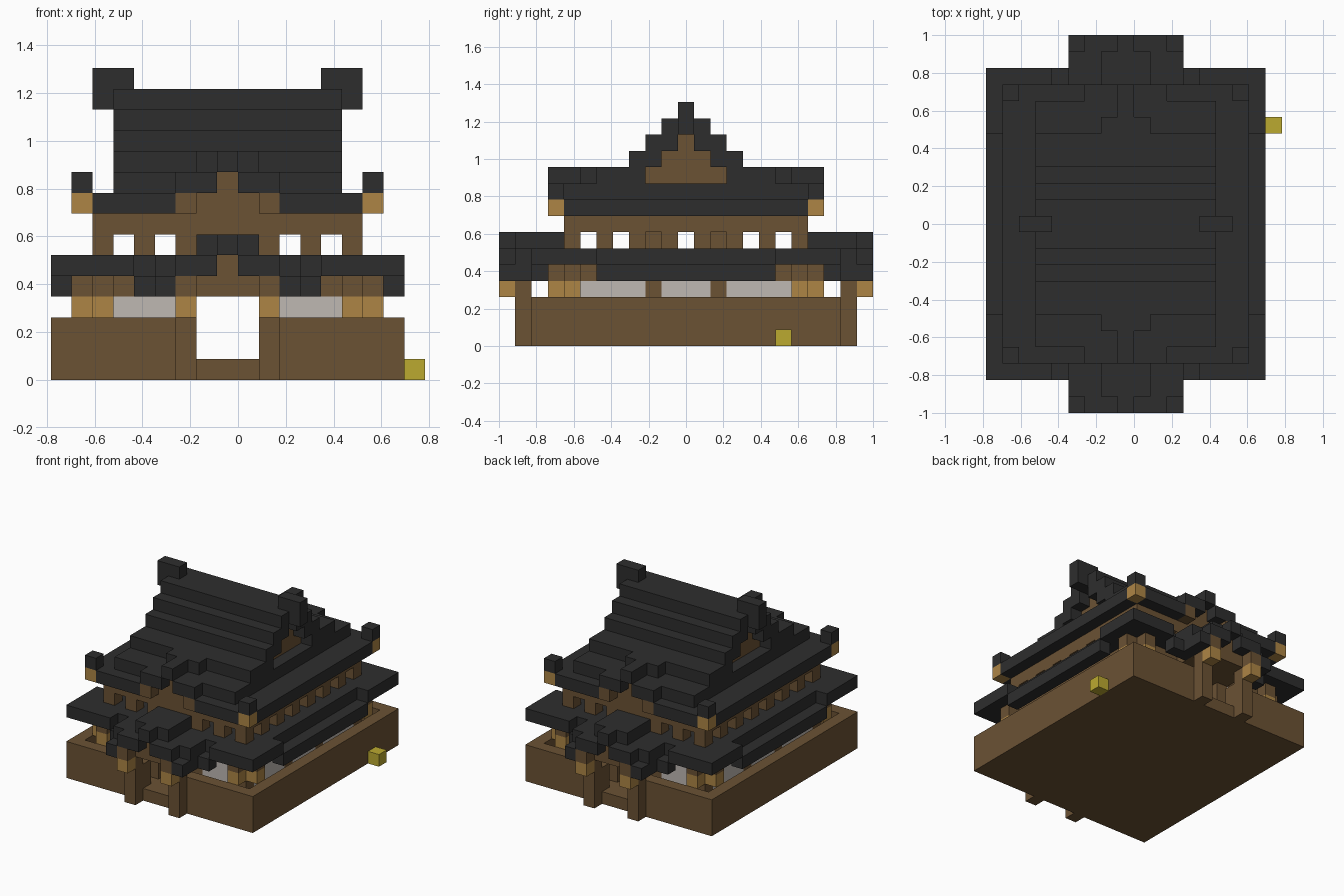
import bpy, bmesh
from mathutils import Matrix, Vector

cube = bpy.data.objects.get("Cube")
if cube:
    bpy.data.objects.remove(cube, do_unlink=True)

U = 2 / 23          # one block
X_SHIFT = -U / 2    # the small lamp on one side offsets the centre


def material(name, rgb):
    m = bpy.data.materials.new(name)
    m.use_nodes = True
    m.diffuse_color = (*rgb, 1)
    bsdf = next(n for n in m.node_tree.nodes if n.type == 'BSDF_PRINCIPLED')
    bsdf.inputs["Base Color"].default_value = (*rgb, 1)
    bsdf.inputs["Roughness"].default_value = 0.9
    return m


WOOD = material("brown wood", (0.147, 0.084, 0.034))
TAN = material("tan wood", (0.42, 0.235, 0.06))
TILE = material("dark roof tile", (0.027, 0.027, 0.027))
PAPER = material("pale panel", (0.52, 0.48, 0.45))
LAMP = material("yellow lamp", (0.5, 0.4, 0.03))


def cells(r):
    return r if isinstance(r, tuple) else (r, r)


def part(name, mat, *boxes):
    """Blocks given as inclusive cell ranges (x, y, z), mirrored to all sides."""
    bm = bmesh.new()
    done = set()
    for box in boxes:
        x, y, z = map(cells, box)
        for sx in (1, -1):
            for sy in (1, -1):
                mx = tuple(sorted(sx * v for v in x))
                my = tuple(sorted(sy * v for v in y))
                if (mx, my, z) in done:
                    continue
                done.add((mx, my, z))
                add_block(bm, mx, my, z)
    return finish(name, mat, bm)


def add_block(bm, x, y, z):
    size = Vector((x[1] - x[0] + 1, y[1] - y[0] + 1, z[1] - z[0] + 1)) * U
    centre = Vector((sum(x) / 2 * U + X_SHIFT, sum(y) / 2 * U, (sum(z) + 1) / 2 * U))
    bmesh.ops.create_cube(bm, size=1, matrix=Matrix.Translation(centre) @ Matrix.Diagonal((*size, 1)))


def finish(name, mat, bm):
    me = bpy.data.meshes.new(name)
    bm.to_mesh(me)
    bm.free()
    me.materials.append(mat)
    ob = bpy.data.objects.new(name, me)
    bpy.context.collection.objects.link(ob)
    return ob


def span(n):
    return (-n, n)


# Ground floor slab and outer wall, open at front and back
part("floor", WOOD, (span(8), span(9), 0))
part("outer_wall", WOOD, (8, span(9), (1, 2)), ((2, 7), 9, (1, 2)))

# Lower hall
part("lower_posts", WOOD, (6, 2, (1, 3)), (2, 7, (1, 3)), (6, 7, (1, 2)))
part("lower_panels", PAPER, (6, (3, 6), (1, 3)), (6, span(1), (1, 3)), ((3, 5), 7, (1, 3)))
part("lower_beams", WOOD, (6, span(7), 4), (span(5), 7, 4), (7, 7, 4), (6, 8, 4))
part("lower_brackets", TAN, (6, 7, 3), (7, 7, 3), (6, 8, 3))
part("inner_pillars", WOOD, (2, 2, (1, 4)), (2, 2, (6, 7)))

# Lower roof with upturned corners
part("lower_roof", TILE, (span(7), span(8), 5))
part("lower_eaves", TILE, (8, span(5), 4), ((3, 4), 9, 4))
part("lower_eave_corners", TILE, (8, (6, 9), 5), ((5, 7), 9, 5))

# Gates at front and back
part("gate_posts", WOOD, (2, 10, (0, 3)))
part("gate_brackets", TAN, (2, 11, 3))
part("gate_beams", WOOD, (span(2), (8, 10), 4), (2, 11, 4), (0, 10, 5))
part("gate_roof", TILE, (3, (10, 11), 4), ((1, 3), (9, 10), 5), (0, 9, 5),
     ((1, 2), 11, 5), (span(1), (8, 10), 6), (0, 11, 6))

# Upper hall with a row of square windows
part("upper_wall_piers", WOOD,
     *[(6, y, 6) for y in range(1, 8, 2)], *[(x, 7, 6) for x in range(0, 6, 2)])
part("upper_wall_top", WOOD, (6, span(7), 7), (span(5), 7, 7))

# Upper roof skirt and its corner finials
part("upper_eaves", TILE, (span(7), span(6), 8), ((3, 7), 7, 8), ((3, 6), 8, 8))
part("upper_corner_brackets", TAN, (7, 8, 8))
part("upper_corner_finials", TILE, (7, 8, 9))

# Dormers at front and back
part("dormer_beams", WOOD, (span(2), 7, 8), (2, 8, 8), (0, 7, 9))
part("dormer_roof", TILE, ((1, 2), 8, 9), (0, (7, 8), 10), (span(1), 6, 10))

# Stepped main roof with recessed gables
part("main_roof_base", TILE, (span(5), span(6), 9), ((1, 5), 7, 9))
part("main_roof_steps", TILE, (span(5), (3, 5), 10), (span(5), (2, 3), 11),
     (span(5), (1, 2), 12), (span(5), span(1), 13))
part("gable_walls", WOOD, *[(span(4), span(n), 12 - n) for n in range(3)])
part("ridge_finials", TILE, (6, 0, 13), ((5, 6), 0, 14))

# Single lamp block beside the outer wall
bm = bmesh.new()
add_block(bm, (9, 9), (6, 6), (0, 0))
finish("side_lamp", LAMP, bm)
